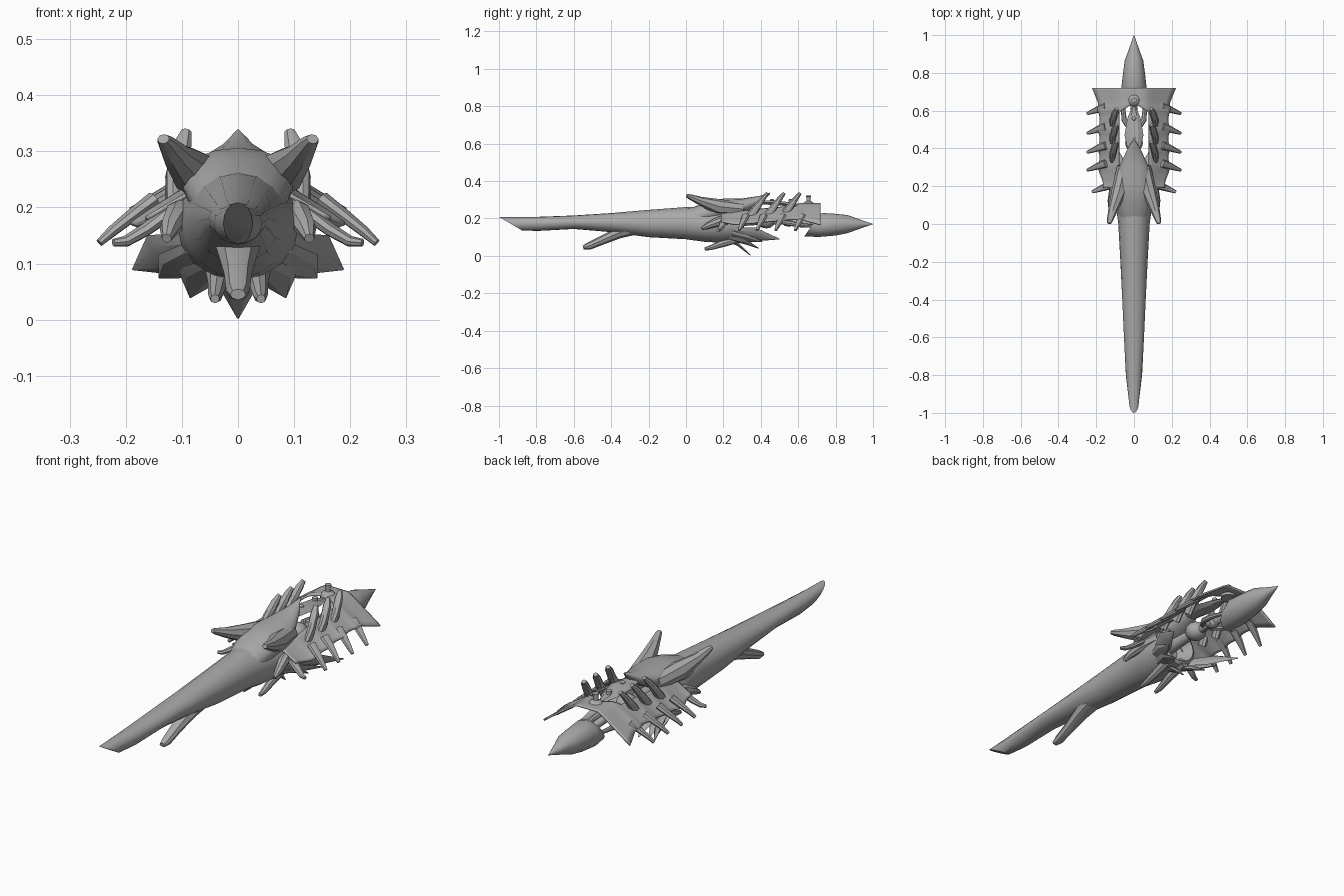
import bpy, bmesh, math
from mathutils import Vector

if "Cube" in bpy.data.objects:
    bpy.data.objects.remove(bpy.data.objects["Cube"])

grey = bpy.data.materials.new("grey")
grey.diffuse_color = (0.4, 0.4, 0.4, 1)
grey.use_nodes = True
grey.node_tree.nodes["Principled BSDF"].inputs["Base Color"].default_value = grey.diffuse_color


def finish(name, bm, mirror=False, angle=40):
    bmesh.ops.recalc_face_normals(bm, faces=bm.faces)
    me = bpy.data.meshes.new(name)
    bm.to_mesh(me)
    bm.free()
    me.materials.append(grey)
    ob = bpy.data.objects.new(name, me)
    bpy.context.collection.objects.link(ob)
    bpy.ops.object.select_all(action='DESELECT')
    ob.select_set(True)
    bpy.context.view_layer.objects.active = ob
    bpy.ops.object.shade_smooth_by_angle(angle=math.radians(angle))
    if mirror:
        ob.modifiers.new("mirror", 'MIRROR')
    return ob


def skin(bm, rings):
    """Bridge rings of points and cap both ends."""
    rows = [[bm.verts.new(p) for p in r] for r in rings]
    n = len(rows[0])
    for a, b in zip(rows, rows[1:]):
        for i in range(n):
            j = (i + 1) % n
            bm.faces.new((a[i], a[j], b[j], b[i]))
    bm.faces.new(rows[0])
    bm.faces.new(rows[-1])


def hull(name, rings, sides=16):
    """Loft along y; ring = (y, z, half width, half height, shear of y per z)."""
    bm = bmesh.new()
    pts = []
    for y, z, rx, rz, sh in rings:
        ring = []
        for i in range(sides):
            t = math.tau * i / sides
            dz = rz * math.sin(t)
            ring.append((rx * math.cos(t), y + sh * dz, z + dz))
        pts.append(ring)
    skin(bm, pts)
    return finish(name, bm)


def limb(name, path, up=(0, 0, 1), sides=8, mirror=True, angle=40):
    """Tapered elliptic tube; path point = (x, y, z, side radius, up radius)."""
    bm = bmesh.new()
    c = [Vector(p[:3]) for p in path]
    rings = []
    for k, p in enumerate(path):
        d = (c[min(k + 1, len(c) - 1)] - c[max(k - 1, 0)]).normalized()
        a = d.cross(Vector(up)).normalized()
        b = a.cross(d)
        rings.append([c[k] + a * p[3] * math.cos(math.tau * i / sides)
                      + b * p[4] * math.sin(math.tau * i / sides) for i in range(sides)])
    skin(bm, rings)
    return finish(name, bm, mirror, angle)


# Long tapered body with slanted nose and hollow rear
hull("body", [
    (-.938, .172, .026, .037, -1.7), (-.8, .171, .043, .037, -.5),
    (-.6, .18, .053, .036, 0), (-.4, .178, .062, .051, 0),
    (-.2, .173, .072, .073, 0), (0, .175, .083, .086, 0),
    (.1, .17, .096, .095, 0), (.2, .17, .109, .1, 0),
    (.3, .17, .1, .09, 0), (.31, .17, .085, .075, 0), (.24, .17, .05, .05, 0)])

# Hood rising to a rear point, with two forward horns
hull("hood", [(.03, .2, .075, .058, 0), (.12, .232, .095, .06, 0),
              (.2, .25, .105, .056, 0), (.3, .262, .08, .045, 0),
              (.39, .295, .038, .025, 0), (.45, .335, .003, .004, 0)])
limb("horn", [(.05, .3, .25, .04, .035), (.08, .17, .263, .04, .042),
              (.11, .08, .292, .026, .024), (.128, .02, .316, .016, .014),
              (.133, .004, .322, .011, .009)])

# Lower front fin and small under-prongs
limb("front_fin", [(0, -.24, .16, .05, .04), (0, -.36, .123, .037, .03),
                   (0, -.45, .083, .025, .024), (0, -.52, .052, .021, .02),
                   (0, -.55, .045, .014, .01)], mirror=False)
limb("under_prong", [(.035, .3, .1, .026, .024), (.036, .2, .068, .018, .02),
                     (.04, .13, .043, .013, .013), (.041, .1, .037, .008, .008)])
limb("side_claw", [(.08, .27, .2, .03, .03), (.108, .18, .185, .024, .026),
                   (.122, .12, .163, .018, .018), (.127, .085, .145, .009, .009)])

# Petals spreading around the rear opening
petals = [
    ("side_petal", (.07, .25, .13), (.135, .38, .115), (.187, .5, .09), (.8, 0, -.6), .045, True),
    ("lower_petal", (.04, .22, .1), (.075, .32, .075), (.085, .39, .04), (.4, 0, -1), .035, True),
    ("bottom_petal", (0, .2, .1), (0, .28, .06), (0, .345, .003), (0, .3, -1), .035, False),
    ("mid_petal", (.08, .25, .12), (.115, .33, .095), (.14, .41, .075), (.6, 0, -.8), .035, True)]
for name, base, mid, tip, up, w, mir in petals:
    limb(name, [(*base, w * .7, .012), (*mid, w, .01), (*tip, .002, .002)],
         up, 6, mir, 25)

# Shell: ridged wings joined by a full arch at the back
spikes = [.585, .48, .38, .285, .17]
bm = bmesh.new()
rows = []
NY, NX = 52, 8
for k in range(NY + 1):
    y = .19 + .53 * k / NY
    x0 = .08 * min(1, max(0, (.64 - y) / .05))
    xe = .15 + .03 * min(1, (y - .19) / .08) + .04 * max(0, (y - .62) / .1)
    ridge = max(math.exp(-((y - s - .02) / .022) ** 2) for s in spikes)
    row = []
    for i in range(NX + 1):
        u = i / NX
        x = x0 + (xe + .012 * ridge - x0) * u
        z = .278 - .7 * max(0, x - .06) - .035 * max(0, (.55 - y) / .36) + .01 * ridge * u
        row.append(bm.verts.new((x, y, z)))
    rows.append(row)
for a, b in zip(rows, rows[1:]):
    for i in range(NX):
        bm.faces.new((a[i], a[i + 1], b[i + 1], b[i]))
shell = finish("shell", bm, True)
solid = shell.modifiers.new("thickness", 'SOLIDIFY')
solid.thickness = .008
solid.offset = 0

# Edge spikes and the upright ribs over the back
for i, y in enumerate(spikes):
    k = .025 if i == 4 else 0
    limb(f"edge_spike_{i + 1}", [(.15 - k, y + .035, .215 - k, .022, .014),
                                 (.19 - k, y + .022, .185 - k, .018, .012),
                                 (.225 - k, y + .008, .157 - k * .7, .012, .01),
                                 (.247 - k, y, .137, .008, .007)])
for i, y in enumerate((.61, .525, .435)):
    limb(f"back_rib_{i + 1}", [(.115, y - .1, .2, .014, .024), (.112, y - .06, .255, .018, .02),
                               (.1, y - .02, .31, .018, .014), (.092, y, .335, .01, .009)])

# Central back plate with studs, and knob
limb("back_plate", [(0, .38, .285, .03, .012), (0, .47, .285, .05, .014),
                    (0, .56, .275, .035, .013), (0, .63, .268, .006, .006)],
     sides=6, mirror=False, angle=25)


def upright(name, y, profile):
    bm = bmesh.new()
    skin(bm, [[(r * math.cos(math.tau * i / 12), y + r * math.sin(math.tau * i / 12), z)
               for i in range(12)] for r, z in profile])
    finish(name, bm)


for i, y in enumerate((.46, .56)):
    upright(f"stud_{i + 1}", y, [(.012, .28), (.012, .3), (.005, .305)])
upright("knob", .655, [(.034, .262), (.034, .275), (.024, .288), (.01, .293),
                       (.01, .315), (.014, .317), (.014, .324)])

# Inner core: ball, shaft and gripping claws
hull("core_ball", [(.43 - .048 * math.cos(math.pi * i / 8), .19,
                    .046 * math.sin(math.pi * i / 8) + .001,
                    .042 * math.sin(math.pi * i / 8) + .001, 0) for i in range(9)])
hull("shaft", [(.23, .185, .03, .03, 0), (.4, .188, .022, .022, 0), (.52, .185, .018, .018, 0),
               (.53, .185, .028, .026, 0), (.56, .183, .028, .026, 0),
               (.57, .182, .018, .018, 0), (.75, .17, .018, .018, 0)])
limb("core_claw", [(.02, .5, .185, .012, .012), (.052, .55, .175, .014, .014),
                   (.058, .61, .165, .012, .012), (.04, .68, .16, .008, .008)])

# Pointed rear cone
hull("rear_cone", [(.675, .165, .052, .06, .7), (.72, .165, .067, .064, .2),
                   (.8, .167, .058, .058, 0), (.865, .17, .049, .048, 0),
                   (.94, .17, .022, .021, 0), (1, .17, .001, .001, 0)], 12)
